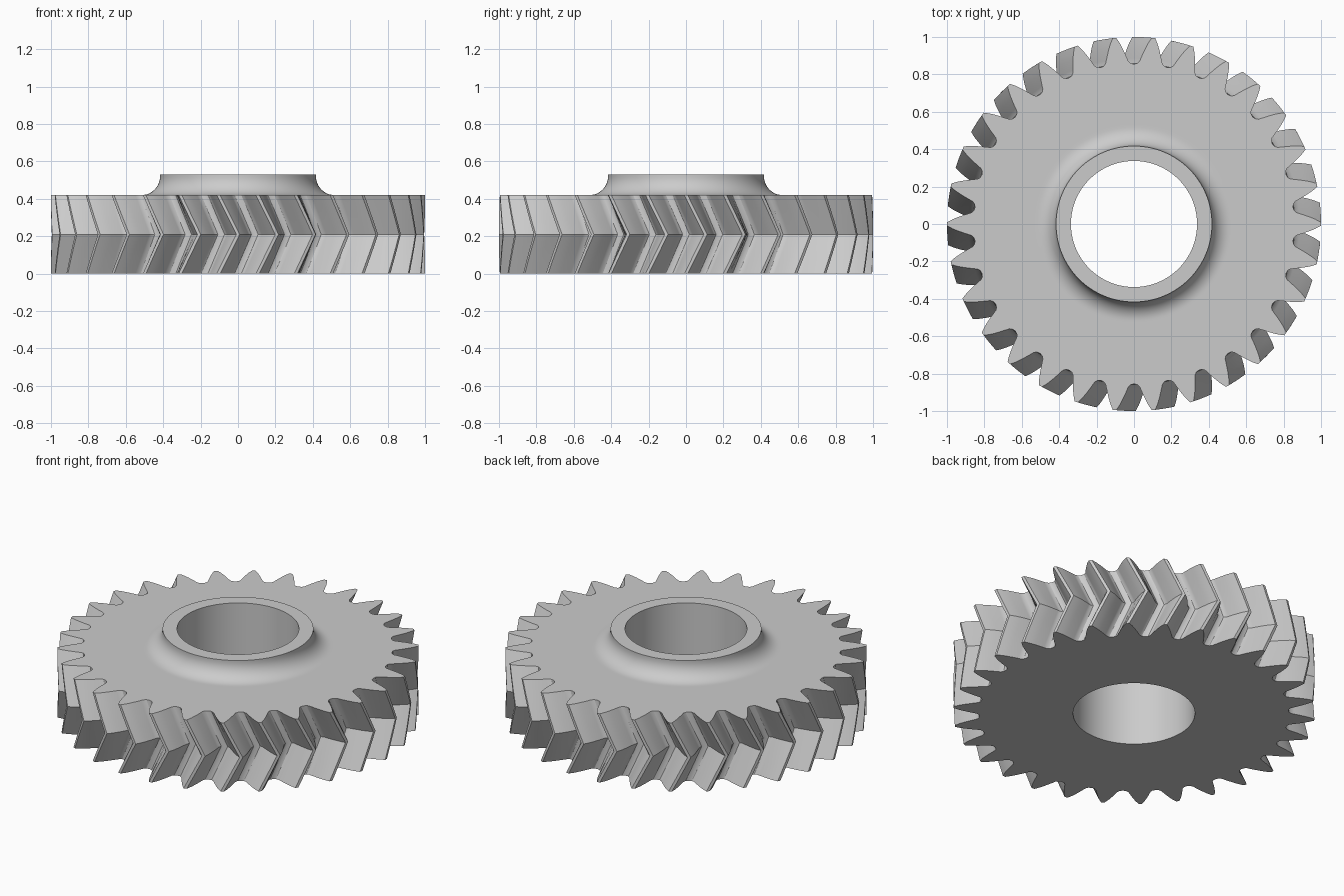
import bpy
import bmesh
from math import pi, cos, sin, radians

cube = bpy.data.objects.get("Cube")
if cube:
    bpy.data.objects.remove(cube, do_unlink=True)

TEETH = 30
PITCH = 2 * pi / TEETH
HEIGHT = 0.42
TWIST = radians(6)
BORE, HUB, HUB_TOP, FILLET = 0.337, 0.417, 0.53, 0.1

# Steel material
steel = bpy.data.materials.new("light_grey_steel")
colour = (0.6, 0.6, 0.6, 1)
steel.use_nodes = True
steel.diffuse_color = colour
steel.node_tree.nodes["Principled BSDF"].inputs["Base Color"].default_value = colour

# Half tooth: angle from the tooth centre and radius, tip to root
half = [(0.009, 1.0), (0.026, 0.97), (0.040, 0.94), (0.053, 0.91),
        (0.064, 0.885), (0.070, 0.871), (0.084, 0.859)]
tooth = [(-a, r) for a, r in reversed(half)] + half + [(PITCH / 2, 0.855)]
outline = [(a + i * PITCH, r) for i in range(TEETH) for a, r in tooth]

bm = bmesh.new()


def ring(z, radius=None, twist=0):
    """Toothed ring, or a round one when a radius is given."""
    return [bm.verts.new(((radius or r) * cos(a + twist),
                          (radius or r) * sin(a + twist), z))
            for a, r in outline]


rings = []

# Herringbone teeth: twist forward to mid height, then back
STEPS = 6
for i in range(STEPS + 1):
    t = i / STEPS
    rings.append(ring(HEIGHT * t, twist=TWIST * (1 - abs(2 * t - 1))))

# Flat upper face, running in to the collar
rings.append(ring(HEIGHT, HUB + FILLET + 0.015))

# Concave collar fillet
ARC = 12
for i in range(ARC + 1):
    a = pi / 2 * i / ARC
    rings.append(ring(HEIGHT + FILLET * (1 - cos(a)),
                      HUB + FILLET * (1 - sin(a))))

# Collar rim and bore
rings.append(ring(HUB_TOP, HUB))
rings.append(ring(HUB_TOP, BORE))
rings.append(ring(0, BORE))

# Skin the rings into a closed solid
count = len(outline)
for low, high in zip(rings, rings[1:] + rings[:1]):
    for i in range(count):
        j = (i + 1) % count
        bm.faces.new((low[i], low[j], high[j], high[i]))
bmesh.ops.recalc_face_normals(bm, faces=bm.faces)

mesh = bpy.data.meshes.new("herringbone_gear")
bm.to_mesh(mesh)
bm.free()
mesh.materials.append(steel)
gear = bpy.data.objects.new("herringbone_gear", mesh)
bpy.context.collection.objects.link(gear)

# Smooth flanks and collar, crisp edges
bpy.ops.object.select_all(action='DESELECT')
gear.select_set(True)
bpy.context.view_layer.objects.active = gear
bpy.ops.object.shade_smooth_by_angle(angle=radians(32))
